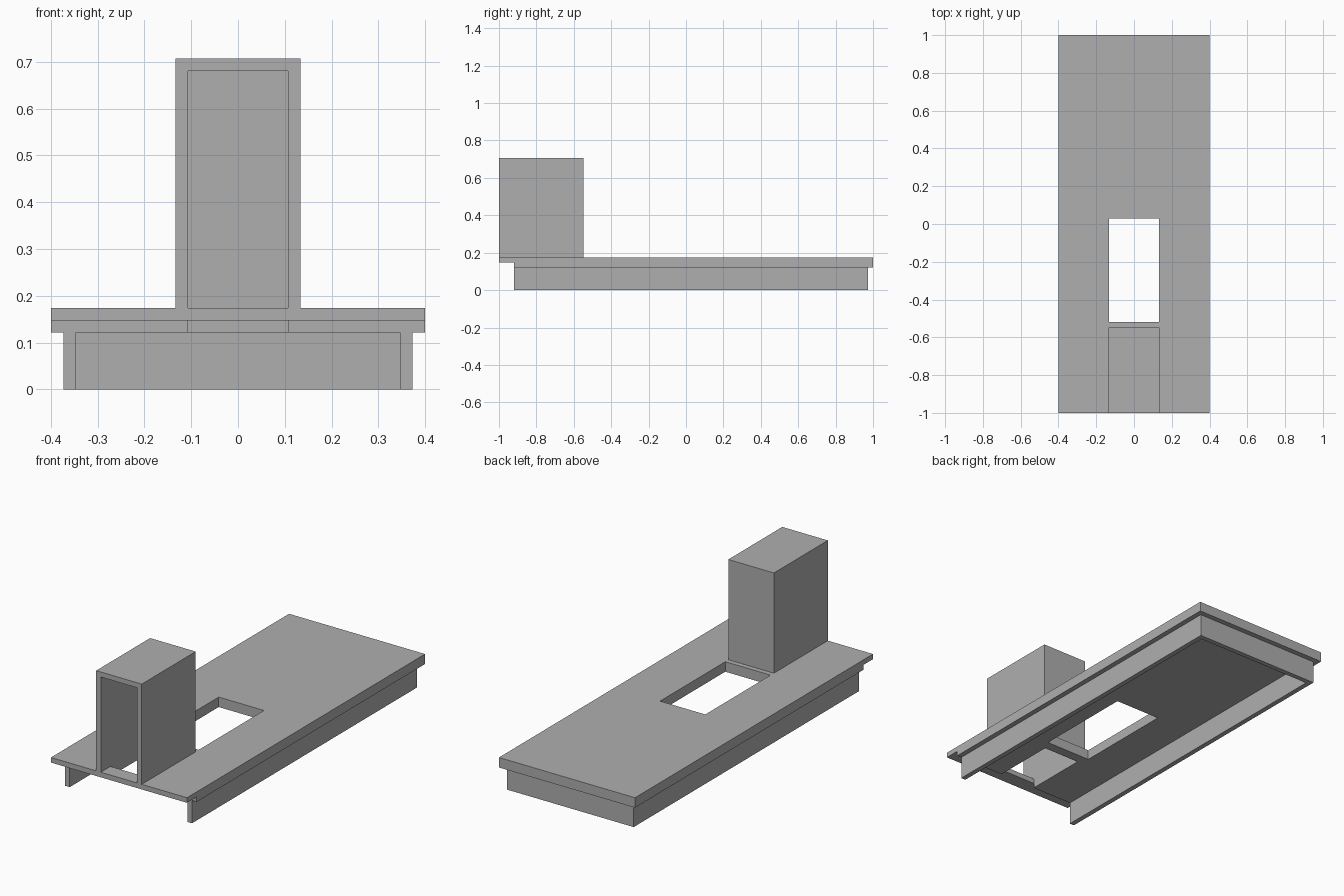
import bpy
import bmesh
import math
from itertools import product

default = bpy.data.objects.get("Cube")
if default:
    bpy.data.objects.remove(default, do_unlink=True)

grey = bpy.data.materials.new("plain_grey")
grey.use_nodes = True
colour = (0.43, 0.43, 0.43, 1.0)
grey.diffuse_color = colour
grey.node_tree.nodes["Principled BSDF"].inputs["Base Color"].default_value = colour


def inside(p, box):
    return all(lo < c < hi for c, (lo, hi) in zip(p, box))


def carved_block(name, body, cuts):
    """A box with box-shaped cuts; boxes are ((x0, x1), (y0, y1), (z0, z1))."""
    # Split the body into cells along every cut plane, keep the solid ones
    lines = []
    for axis in range(3):
        lo, hi = body[axis]
        values = {lo, hi} | {v for cut in cuts for v in cut[axis] if lo < v < hi}
        lines.append(sorted(values))
    solid = set()
    for cell in product(*(range(len(l) - 1) for l in lines)):
        mid = [(l[i] + l[i + 1]) / 2 for l, i in zip(lines, cell)]
        if not any(inside(mid, cut) for cut in cuts):
            solid.add(cell)

    # Make a face wherever a solid cell meets empty space
    bm = bmesh.new()
    verts = {}

    def vert(key):
        if key not in verts:
            verts[key] = bm.verts.new([l[i] for l, i in zip(lines, key)])
        return verts[key]

    for cell in solid:
        for axis, side in product(range(3), (0, 1)):
            neighbour = list(cell)
            neighbour[axis] += 2 * side - 1
            if tuple(neighbour) in solid:
                continue
            u, v = (axis + 1) % 3, (axis + 2) % 3
            ring = []
            for du, dv in ((0, 0), (1, 0), (1, 1), (0, 1)):
                key = list(cell)
                key[axis] += side
                key[u] += du
                key[v] += dv
                ring.append(vert(tuple(key)))
            bm.faces.new(ring if side else ring[::-1])
    bmesh.ops.dissolve_limit(bm, angle_limit=math.radians(1),
                             verts=bm.verts[:], edges=bm.edges[:])
    mesh = bpy.data.meshes.new(name)
    bm.to_mesh(mesh)
    bm.free()
    mesh.materials.append(grey)
    obj = bpy.data.objects.new(name, mesh)
    bpy.context.collection.objects.link(obj)
    return obj


def span(half):
    return (-half, half)


WALL = 0.0267
DECK_LOW, DECK_TOP = 0.121, 0.174
FRONT = -0.919          # front end of the skirt and of the thick deck
TOWER_BACK = -0.547
FAR = 3.0               # overshoot for open-ended cuts

# Deck: open well, shaft under the tower, thin front lip
carved_block("deck", (span(0.4), span(1.0), (DECK_LOW, DECK_TOP)), [
    (span(0.133), (-0.52, 0.028), span(FAR)),
    (span(0.107), (FRONT, TOWER_BACK - WALL), span(FAR)),
    (span(FAR), (-FAR, FRONT), (-FAR, 0.147)),
])

# Skirt: side and back walls, open at the front
carved_block("skirt", (span(0.373), (FRONT, 0.972), (0.0, DECK_LOW)), [
    (span(0.373 - WALL), (-FAR, 0.972 - WALL), span(FAR)),
])

# Tower: hollow box, open at the front and below
carved_block("tower", (span(0.134), (-1.0, TOWER_BACK), (DECK_TOP, 0.707)), [
    (span(0.107), (-FAR, TOWER_BACK - WALL), (-FAR, 0.707 - WALL)),
])
